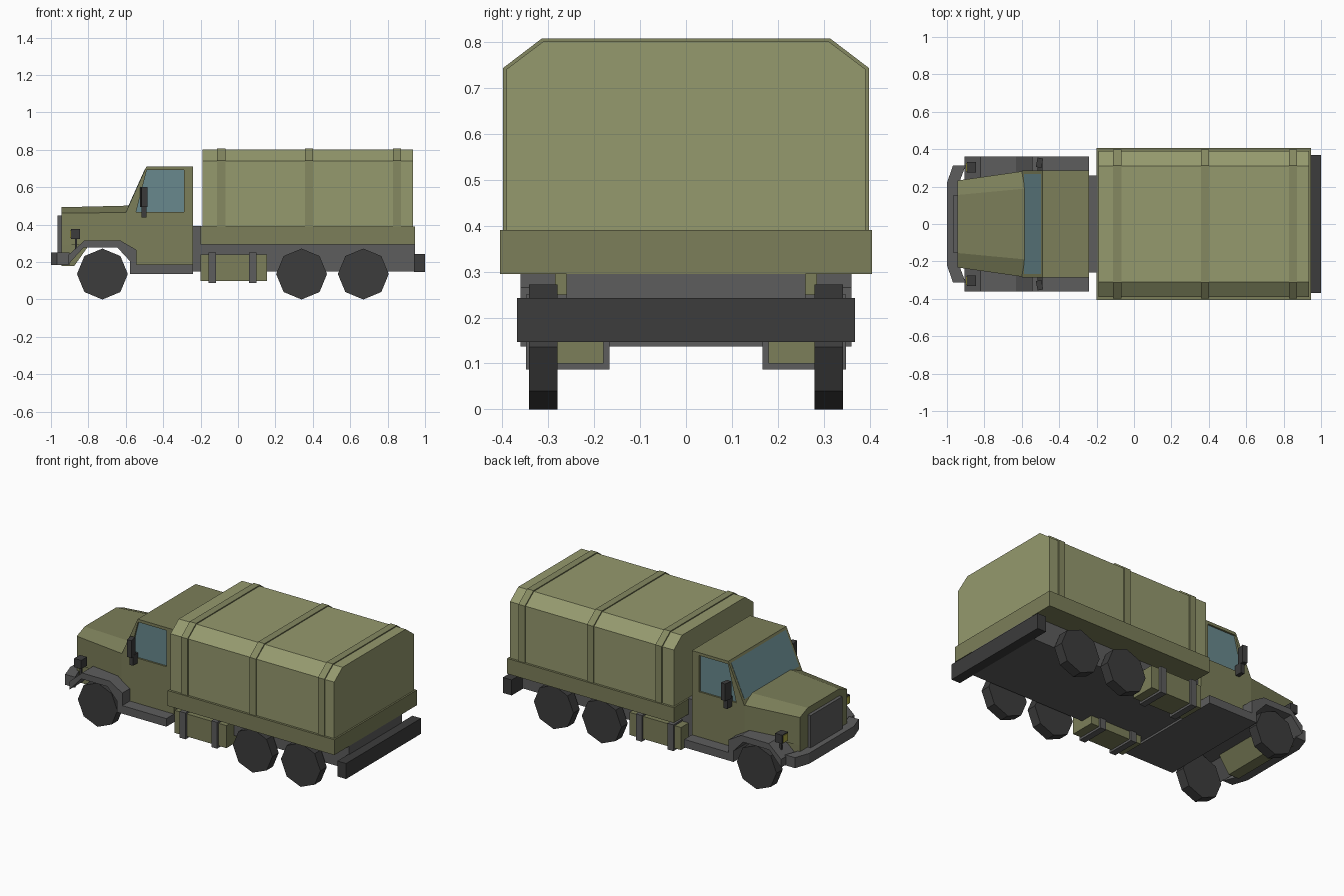
import bpy, bmesh, math
from mathutils import Vector

if "Cube" in bpy.data.objects:
    bpy.data.objects.remove(bpy.data.objects["Cube"])


def material(name, r, g, b):
    m = bpy.data.materials.new(name)
    m.diffuse_color = (r, g, b, 1)
    m.use_nodes = True
    m.node_tree.nodes["Principled BSDF"].inputs["Base Color"].default_value = m.diffuse_color
    return m


OLIVE = material("olive_paint", 0.20, 0.21, 0.10)
CANVAS = material("canvas", 0.30, 0.32, 0.155)
STRAP = material("canvas_strap", 0.235, 0.25, 0.12)
GREY = material("grey_metal", 0.11, 0.11, 0.11)
DARK = material("dark_rubber", 0.045, 0.045, 0.045)
GLASS = material("glass", 0.14, 0.25, 0.27)
LAMP = material("lamp_yellow", 0.45, 0.42, 0.06)


def loft(name, a, b, mat):
    """Closed solid between two matching outlines of 3D points."""
    bm = bmesh.new()
    va = [bm.verts.new(p) for p in a]
    vb = [bm.verts.new(p) for p in b]
    n = len(va)
    bm.faces.new(va)
    bm.faces.new(vb[::-1])
    for i in range(n):
        j = (i + 1) % n
        bm.faces.new((va[j], va[i], vb[i], vb[j]))
    bmesh.ops.recalc_face_normals(bm, faces=bm.faces)
    me = bpy.data.meshes.new(name)
    bm.to_mesh(me)
    bm.free()
    ob = bpy.data.objects.new(name, me)
    bpy.context.collection.objects.link(ob)
    me.materials.append(mat)
    return ob


def prism(name, pts, axis, lo, hi, mat):
    """Extrude a 2D outline along x, y or z."""
    place = {"x": lambda p, d: (d, p[0], p[1]),
             "y": lambda p, d: (p[0], d, p[1]),
             "z": lambda p, d: (p[0], p[1], d)}[axis]
    return loft(name, [place(p, lo) for p in pts], [place(p, hi) for p in pts], mat)


def box(name, x, y, z, mat):
    return prism(name, [(x[0], y[0]), (x[1], y[0]), (x[1], y[1]), (x[0], y[1])], "z", z[0], z[1], mat)


def mirror(ob):
    """Repeat the part on the other side of the truck."""
    m = ob.modifiers.new("mirror", "MIRROR")
    m.use_axis = (False, True, False)
    return ob


def arch(w, h, shoulder, top, base):
    return [(-w, base), (-w, h), (-shoulder, top), (shoulder, top), (w, h), (w, base)]


# Cargo bed, canvas cover and its straps
box("cargo_bed", (-0.2, 0.945), (-0.405, 0.405), (0.295, 0.39), OLIVE)
prism("canvas_cover", arch(0.391, 0.74, 0.31, 0.801, 0.38), "x", -0.19, 0.935, CANVAS)
for i, x in enumerate((-0.09, 0.38, 0.85)):
    prism(f"cover_strap_{i}", arch(0.398, 0.743, 0.314, 0.807, 0.385), "x", x - 0.022, x + 0.022, STRAP)

# Chassis and rear bumper
prism("chassis", [(-0.3, 0.15), (0.945, 0.15), (0.945, 0.3), (-0.195, 0.3), (-0.195, 0.392), (-0.3, 0.392)],
      "y", -0.26, 0.26, GREY)
box("rear_bumper", (0.94, 1.0), (-0.368, 0.368), (0.147, 0.243), DARK)

# Octagonal wheels
for name, x in (("front", -0.725), ("middle", 0.34), ("rear", 0.67)):
    ring = [(x + 0.136 * math.cos(k * math.pi / 4), 0.136 + 0.136 * math.sin(k * math.pi / 4)) for k in range(8)]
    mirror(prism(name + "_wheels", ring, "y", 0.28, 0.342, DARK))

# Side tanks with straps
mirror(box("side_tanks", (-0.2, 0.155), (0.18, 0.335), (0.1, 0.24), OLIVE))
for i, x in enumerate((-0.137, 0.08)):
    mirror(box(f"tank_strap_{i}", (x - 0.02, x + 0.02), (0.166, 0.348), (0.087, 0.25), GREY))

# Cab, with recessed side windows
cab = prism("cab", [(-0.6, 0.465), (-0.49, 0.71), (-0.24, 0.71), (-0.24, 0.18),
                    (-0.56, 0.18), (-0.56, 0.25), (-0.6, 0.29)], "y", -0.285, 0.285, OLIVE)
window = [(-0.545, 0.467), (-0.488, 0.692), (-0.29, 0.692), (-0.29, 0.467)]
for side in (-1, 1):
    cutter = prism("window_cutter", window, "y", side * 0.272, side * 0.3, OLIVE)
    cutter.hide_render = True
    cutter.hide_set(True)
    cut = cab.modifiers.new("window", "BOOLEAN")
    cut.operation = "DIFFERENCE"
    cut.object = cutter
    cut.solver = "EXACT"
mirror(prism("side_windows", window, "y", 0.262, 0.274, GLASS))
prism("windscreen", [(-0.589, 0.494), (-0.498, 0.697), (-0.49, 0.69), (-0.58, 0.487)], "y", -0.268, 0.268, GLASS)

# Tapered bonnet and nose
front = [(-0.945, y, z) for y, z in arch(0.232, 0.462, 0.155, 0.493, 0.29)]
back = [(-0.575, y, z) for y, z in arch(0.285, 0.465, 0.19, 0.502, 0.29)]
loft("bonnet", front, back, OLIVE)
prism("nose", [(-0.945, 0.3), (-0.945, 0.18), (-0.875, 0.18), (-0.79, 0.3)], "y", -0.232, 0.232, OLIVE)
box("grille", (-0.965, -0.94), (-0.155, 0.155), (0.24, 0.45), GREY)

# Wheel arches running into the side sills
prism("fenders_and_sills", [(-0.905, 0.24), (-0.82, 0.316), (-0.63, 0.316), (-0.543, 0.265), (-0.543, 0.187),
                            (-0.24, 0.187), (-0.24, 0.137), (-0.578, 0.137), (-0.578, 0.205),
                            (-0.645, 0.278), (-0.825, 0.278), (-0.905, 0.19)], "y", -0.36, 0.36, GREY)

# Front bumper with swept corners
prism("front_bumper", [(-1.0, -0.22), (-0.968, -0.313), (-0.9, -0.313), (-0.935, -0.22),
                       (-0.935, 0.22), (-0.9, 0.313), (-0.968, 0.313), (-1.0, 0.22)], "z", 0.185, 0.25, GREY)

# Headlights on posts
mirror(box("headlight_housings", (-0.893, -0.845), (0.275, 0.332), (0.322, 0.376), DARK))
mirror(box("headlight_lenses", (-0.897, -0.885), (0.281, 0.326), (0.328, 0.37), LAMP))
mirror(box("headlight_posts", (-0.871, -0.86), (0.297, 0.309), (0.27, 0.33), DARK))

# Wing mirrors, slightly turned
mirror(prism("wing_mirrors", [(-0.525, 0.305), (-0.495, 0.3), (-0.485, 0.35), (-0.515, 0.355)],
             "z", 0.495, 0.602, DARK))
mirror(prism("mirror_arms", [(-0.515, 0.28), (-0.49, 0.28), (-0.49, 0.33), (-0.515, 0.33)],
             "z", 0.437, 0.5, DARK))
